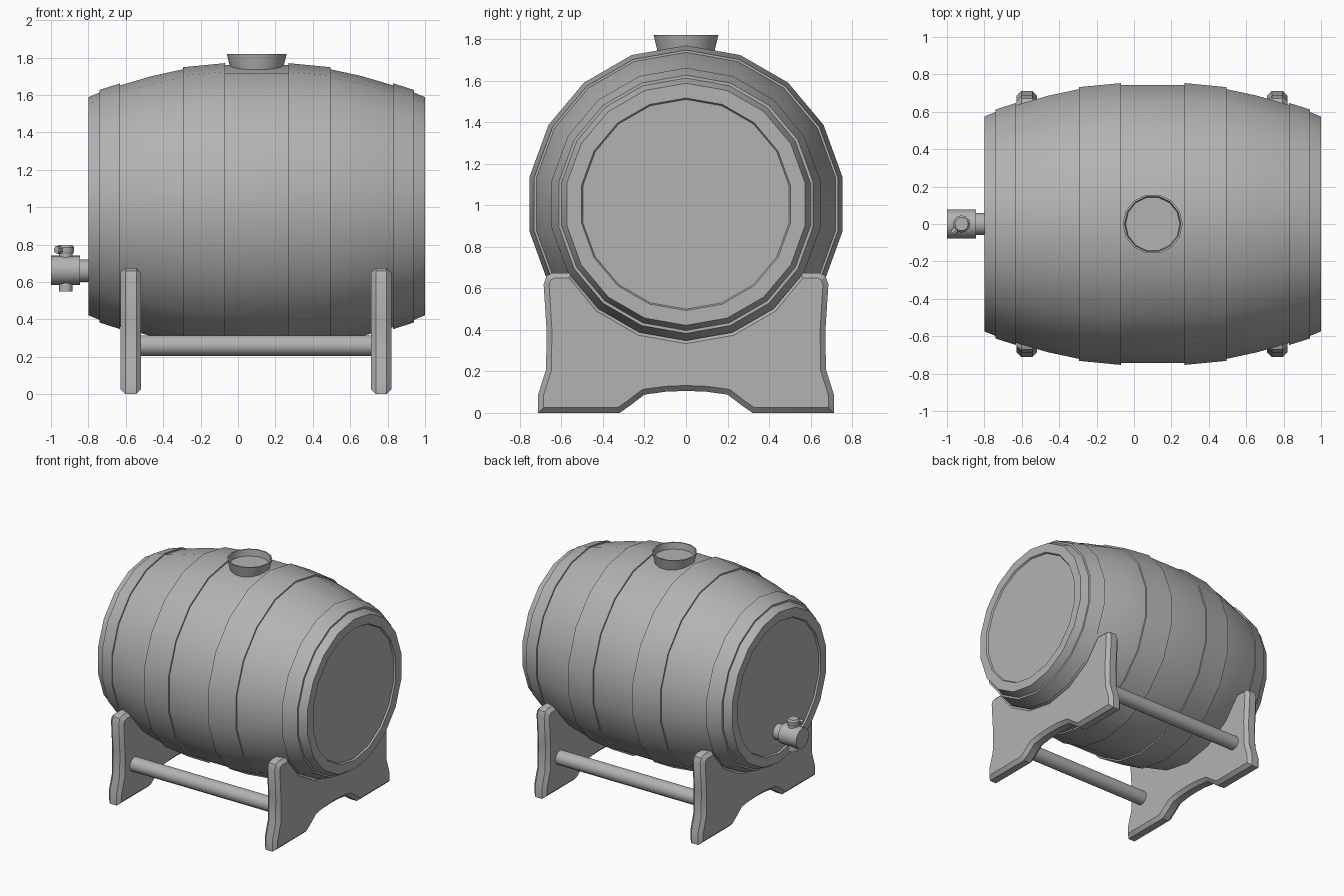
import bpy, bmesh, math
from mathutils import Vector

if "Cube" in bpy.data.objects:
    bpy.data.objects.remove(bpy.data.objects["Cube"])

CX, CZ = 0.1, 1.005   # barrel centre
grey = bpy.data.materials.new("dark_grey")
grey.diffuse_color = (0.45, 0.45, 0.45, 1)
grey.use_nodes = True
grey.node_tree.nodes["Principled BSDF"].inputs["Base Color"].default_value = grey.diffuse_color


def finish(name, bm):
    bmesh.ops.remove_doubles(bm, verts=bm.verts, dist=1e-5)
    bmesh.ops.recalc_face_normals(bm, faces=bm.faces)
    me = bpy.data.meshes.new(name)
    bm.to_mesh(me)
    bm.free()
    me.materials.append(grey)
    ob = bpy.data.objects.new(name, me)
    bpy.context.collection.objects.link(ob)
    bpy.ops.object.select_all(action='DESELECT')
    ob.select_set(True)
    bpy.context.view_layer.objects.active = ob
    bpy.ops.object.shade_smooth_by_angle(angle=math.radians(31))
    return ob


def lathe(name, prof, n, origin, axis='X', ring=False):
    """Revolve (distance along axis, radius) points; radius 0 closes an end."""
    bm = bmesh.new()
    rows = []
    for t, r in prof:
        if r == 0:
            co = [(t, 0, 0)] * n
        else:
            co = [(t, r * math.sin(math.tau * k / n), r * math.cos(math.tau * k / n)) for k in range(n)]
        if axis == 'Z':
            co = [(c[2], c[1], c[0]) for c in co]
        co = [Vector(origin) + Vector(c) for c in co]
        rows.append([bm.verts.new(co[0])] * n if r == 0 else [bm.verts.new(c) for c in co])
    pairs = list(zip(rows, rows[1:])) + ([(rows[-1], rows[0])] if ring else [])
    for a, b in pairs:
        for k in range(n):
            j = (k + 1) % n
            bm.faces.new(list(dict.fromkeys([a[k], a[j], b[j], b[k]])))
    return finish(name, bm)


def cylinder(name, a, b, r, n, origin, axis='X'):
    return lathe(name, [(a, 0), (a, r), (b, r), (b, 0)], n, origin, axis)


# barrel body with recessed heads
half = [(0.888, 0), (0.888, 0.505), (0.9, 0.512), (0.9, 0.583), (0.84, 0.608), (0.73, 0.646),
        (0.56, 0.696), (0.395, 0.732), (0.17, 0.754)]
body = [(-t, r) for t, r in half] + half[::-1]
lathe("barrel_body", body, 18, (CX, 0, CZ))

# hoops
for side, s in (("left", -1), ("right", 1)):
    for kind, a, ra, b, rb in (("end", 0.84, 0.622, 0.73, 0.657), ("middle", 0.395, 0.743, 0.17, 0.765)):
        lathe(f"{kind}_hoop_{side}", [(s * a, ra - 0.04), (s * a, ra), (s * b, rb), (s * b, rb - 0.04)],
              18, (CX, 0, CZ), ring=True)

# hollow bung on top
lathe("bung", [(1.69, 0), (1.69, 0.128), (1.82, 0.16), (1.82, 0.15), (1.77, 0.145), (1.77, 0)],
      14, (CX, 0, 0), 'Z')

# tap: pipe, body, vertical plug and handle
cylinder("tap_pipe", -0.86, -0.75, 0.06, 16, (0, 0, 0.66))
cylinder("tap_body", -1.0, -0.845, 0.078, 16, (0, 0, 0.663))
cylinder("tap_plug", 0.55, 0.77, 0.036, 12, (-0.92, 0, 0), 'Z')
lathe("tap_cap", [(0.75, 0), (0.75, 0.04), (0.765, 0.046), (0.785, 0.046), (0.798, 0.036), (0.798, 0)],
      12, (-0.922, 0, 0), 'Z')
stub = cylinder("tap_handle", 0, 0.068, 0.02, 10, (0, 0, 0))
stub.location = (-0.922, 0, 0.772)
stub.rotation_euler = (0, 0, math.radians(225))

# cradle plates: half outline (y, z) mirrored, extruded and chamfered
cradle = [(0.645 * math.sin(math.radians(a)), CZ - 0.645 * math.cos(math.radians(a)))
          for a in (0, 20, 40)]
outline = cradle + [(0.55, 0.675), (0.64, 0.675), (0.672, 0.66), (0.686, 0.62), (0.672, 0.40), (0.674, 0.21),
                    (0.712, 0.09), (0.712, 0), (0.32, 0), (0.27, 0.035), (0.2, 0.088), (0.1, 0.102), (0, 0.106)]
loop = outline + [(-y, z) for y, z in outline[::-1] if y > 1e-6]
for side, x in (("left", -0.573), ("right", 0.766)):
    bm = bmesh.new()
    face = bm.faces.new([bm.verts.new((x - 0.055, y, z)) for y, z in loop])
    ext = bmesh.ops.extrude_face_region(bm, geom=[face], use_keep_orig=True)
    bmesh.ops.translate(bm, vec=(0.11, 0, 0), verts=[g for g in ext['geom'] if isinstance(g, bmesh.types.BMVert)])
    bmesh.ops.recalc_face_normals(bm, faces=bm.faces)
    rims = [e for e in bm.edges if abs(e.verts[0].co.x - e.verts[1].co.x) < 1e-6]
    bmesh.ops.bevel(bm, geom=rims, offset=0.026, segments=1, affect='EDGES', clamp_overlap=True)
    finish(f"cradle_plate_{side}", bm)

# cross rods joining the plates
for side, y in (("front", -0.53), ("back", 0.53)):
    cylinder(f"cross_rod_{side}", -0.55, 0.74, 0.055, 16, (0, y, 0.26))
